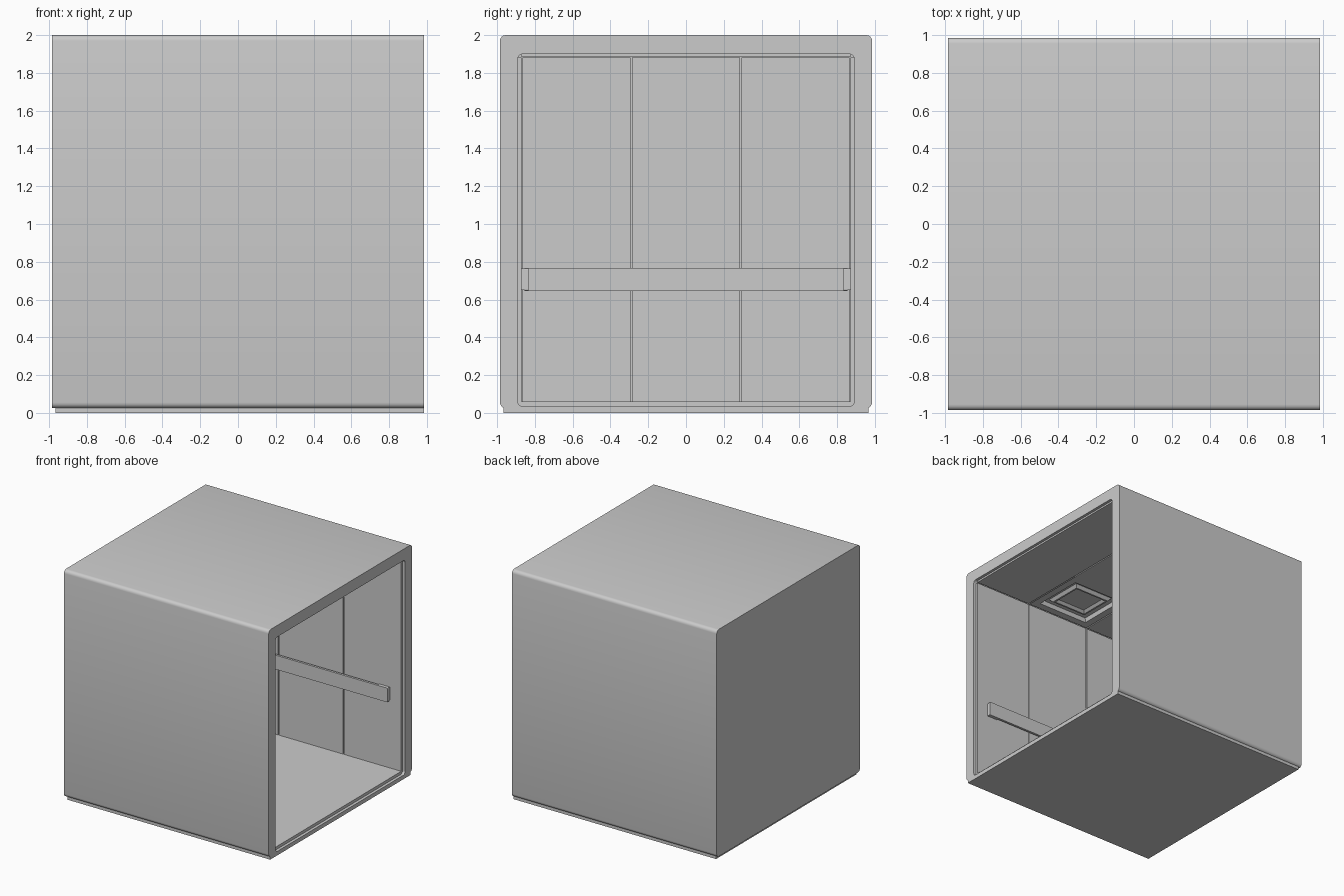
import bpy, bmesh
from mathutils import Vector

if "Cube" in bpy.data.objects:
    bpy.data.objects.remove(bpy.data.objects["Cube"])

grey = bpy.data.materials.new("plain_grey")
grey.use_nodes = True
colour = (0.6, 0.6, 0.6, 1)
grey.diffuse_color = colour
grey.node_tree.nodes["Principled BSDF"].inputs["Base Color"].default_value = colour


def finish(name, bm):
    mesh = bpy.data.meshes.new(name)
    bm.to_mesh(mesh)
    bm.free()
    mesh.materials.append(grey)
    ob = bpy.data.objects.new(name, mesh)
    bpy.context.collection.objects.link(ob)
    return ob


def box(name, xs, ys, zs, radius=0, axis=0, segments=4):
    """Box between limits; edges along the axis may be rounded."""
    bm = bmesh.new()
    bmesh.ops.create_cube(bm, size=1)
    for v in bm.verts:
        v.co = Vector([r[0] if c < 0 else r[1] for c, r in zip(v.co, (xs, ys, zs))])
    if radius:
        edges = [e for e in bm.edges
                 if abs((e.verts[0].co - e.verts[1].co).normalized()[axis]) > 0.9]
        bmesh.ops.bevel(bm, geom=edges, offset=radius, segments=segments,
                        profile=0.5, affect='EDGES')
    return finish(name, bm)


def smooth(ob):
    bpy.ops.object.select_all(action='DESELECT')
    ob.select_set(True)
    bpy.context.view_layer.objects.active = ob
    bpy.ops.object.shade_smooth_by_angle(angle=0.6)


def cut(target, cutter):
    mod = target.modifiers.new(cutter.name, 'BOOLEAN')
    mod.operation = 'DIFFERENCE'
    mod.solver = 'EXACT'
    mod.object = cutter
    cutter.hide_render = True
    cutter.hide_viewport = True
    cutter.display_type = 'WIRE'


BAYS = ((-0.86, -0.225), (-0.215, 0.4), (0.41, 0.96))
THIRDS = ((-0.865, -0.295), (-0.285, 0.285), (0.295, 0.865))
CEILING = 1.885

# Outer shell, open on one side
shell = box("shell", (-0.985, 0.985), (-0.985, 0.985), (0.025, 2), 0.03)
smooth(shell)
cut(shell, box("room_cutter", (-0.885, 1.2), (-0.89, 0.89), (0.035, 1.9), 0.025))
for side in (-1, 1):
    cut(shell, box("lamp_pocket_cutter", (-0.15, 0.34),
                   (side * 0.58 - 0.25, side * 0.58 + 0.25), (1.85, 1.96)))

# Base plinth and floor
box("plinth", (-0.965, 0.985), (-0.965, 0.965), (0, 0.03))
box("floor", (-0.885, 0.96), (-0.89, 0.89), (0.03, 0.06))

# Wall panels with narrow joints
for i, bay in enumerate(BAYS):
    for side, label in ((-1, "front"), (1, "back")):
        ys = sorted((side * 0.872, side * 0.892))
        box(f"{label}_wall_panel_{i + 1}", bay, ys, (0.05, CEILING - 0.004))
for i, third in enumerate(THIRDS):
    box(f"end_wall_panel_{i + 1}", (-0.89, -0.865), third, (0.05, CEILING - 0.004))

# Plain ceiling panels
for i in (0, 2):
    box(f"ceiling_panel_{i + 1}", BAYS[i], (-0.87, 0.87), (CEILING, 1.905))

# Middle ceiling panel with two stepped square lamps
bm = bmesh.new()
x0, x1 = BAYS[1]
lamps = []
for i, y in enumerate(THIRDS):
    y0, y1 = (-0.87, -0.29, 0.29, 0.87)[i:i + 2]
    corners = ((x0, y0), (x0, y1), (x1, y1), (x1, y0))
    face = bm.faces.new([bm.verts.new((a, b, CEILING)) for a, b in corners])
    if i != 1:
        lamps.append(face)
bmesh.ops.remove_doubles(bm, verts=bm.verts, dist=0.001)
rim = [e for e in bm.edges if e.is_boundary]
for thickness, depth in ((0.09, 0), (0.015, -0.035), (0.06, 0), (0.03, 0.025),
                         (0.02, 0), (0.03, -0.02)):
    bmesh.ops.inset_individual(bm, faces=lamps, thickness=thickness, depth=depth)
skirt = bmesh.ops.extrude_edge_only(bm, edges=rim)
for v in skirt["geom"]:
    if isinstance(v, bmesh.types.BMVert):
        v.co.z += 0.02
finish("lamp_ceiling_panel", bm)

# Handrail around three walls, with end returns
Z = (0.645, 0.768)
for side, label in ((-1, "front"), (1, "back")):
    box(f"{label}_handrail", (-0.855, 0.855),
        sorted((side * 0.835, side * 0.855)), Z, 0.008, 1, 2)
    for x in (-0.5, 0.8):
        box(f"{label}_rail_bracket", (x - 0.05, x + 0.05),
            sorted((side * 0.845, side * 0.89)), (0.65, 0.764))
box("end_handrail", (-0.845, -0.825), (-0.85, 0.85), Z)
for y in (-0.58, 0.58):
    box("end_rail_bracket", (-0.88, -0.835), (y - 0.05, y + 0.05), (0.66, 0.755))
